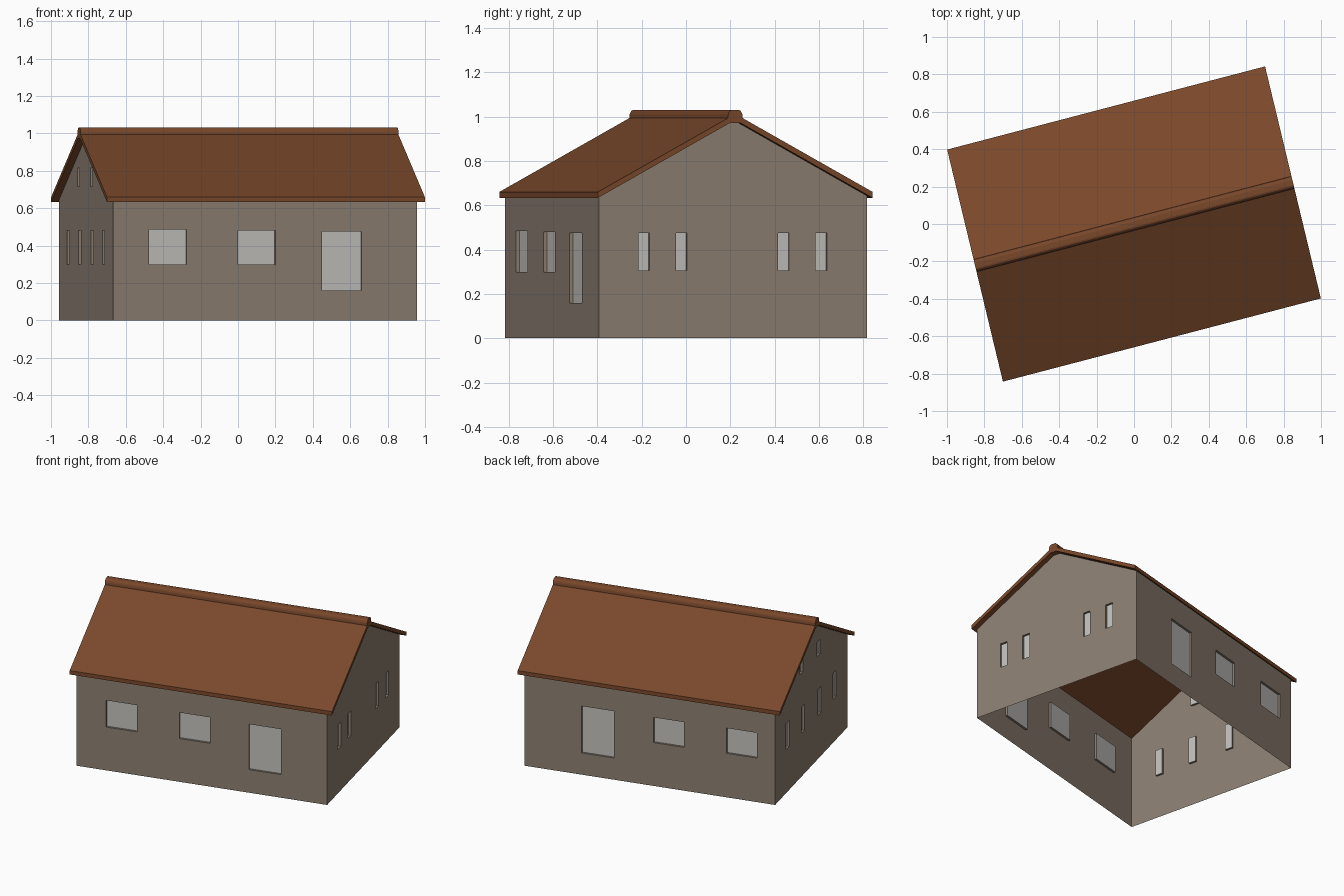
import bpy, bmesh, math
from mathutils import Vector, Matrix

if "Cube" in bpy.data.objects:
    bpy.data.objects.remove(bpy.data.objects["Cube"])

# House axes: u along the ridge, v across it (house is turned on the plot)
TURN = Matrix(((0.9674, -0.2337, 0, 0), (0.2531, 0.9723, 0, 0),
               (0, 0, 1, 0), (0, 0, 0, 1)))
HL, HW = 0.84, 0.622            # wall half length and half width
RL, RW = 0.8785, 0.638          # roof half length and half width
EAVE, SLOPE = 0.633, 0.552      # roof underside at the eaves, pitch
RECESS = 0.015


def material(name, rgb):
    m = bpy.data.materials.new(name)
    m.diffuse_color = (*rgb, 1)
    m.use_nodes = True
    m.node_tree.nodes["Principled BSDF"].inputs["Base Color"].default_value = m.diffuse_color
    return m


PLASTER = material("wall_plaster", (0.262, 0.212, 0.165))
GLASS = material("window_grey", (0.546, 0.527, 0.503))
TILE = material("roof_brown", (0.195, 0.065, 0.024))


def finish(bm, name, mat):
    bmesh.ops.transform(bm, matrix=TURN, verts=bm.verts)
    me = bpy.data.meshes.new(name)
    bm.to_mesh(me)
    bm.free()
    me.materials.append(mat)
    ob = bpy.data.objects.new(name, me)
    bpy.context.collection.objects.link(ob)
    return ob


def extruded(name, profile, half, mat):
    """Solid with a (v, z) profile running along the ridge."""
    bm = bmesh.new()
    a = [bm.verts.new((-half, v, z)) for v, z in profile]
    b = [bm.verts.new((half, v, z)) for v, z in profile]
    n = len(a)
    bm.faces.new(a)
    bm.faces.new(b[::-1])
    for i in range(n):
        j = (i + 1) % n
        bm.faces.new((a[i], b[i], b[j], a[j]))
    bmesh.ops.recalc_face_normals(bm, faces=bm.faces)
    return finish(bm, name, mat)


def wall(walls, panes, normal, dist, half, height, windows):
    """One wall as a grid of cells, with a shallow recess at each window."""
    n = Vector((*normal, 0))
    s = Vector((0, 0, 1)).cross(n)

    def quad(bm, pts):
        bm.faces.new([bm.verts.new(s * a + n * (dist - d) + Vector((0, 0, z)))
                      for a, z, d in pts])

    cols = sorted({-half, half} | {w[0] for w in windows} | {w[1] for w in windows})
    rows = sorted({0, height} | {w[2] for w in windows} | {w[3] for w in windows})
    for a0, a1 in zip(cols, cols[1:]):
        for z0, z1 in zip(rows, rows[1:]):
            ca, cz = (a0 + a1) / 2, (z0 + z1) / 2
            if not any(w[0] < ca < w[1] and w[2] < cz < w[3] for w in windows):
                quad(walls, [(a0, z0, 0), (a1, z0, 0), (a1, z1, 0), (a0, z1, 0)])
    for a0, a1, z0, z1 in windows:
        ring = [(a0, z0), (a1, z0), (a1, z1), (a0, z1)]
        quad(panes, [(a, z, RECESS) for a, z in ring])
        for p, q in zip(ring, ring[1:] + ring[:1]):      # reveals
            quad(walls, [(*p, 0), (*q, 0), (*q, RECESS), (*p, RECESS)])


def slits(centres, z0, z1):
    return [(c - 0.026, c + 0.026, z0, z1) for c in centres]


# Walls and windows
walls, panes = bmesh.new(), bmesh.new()
wall(walls, panes, (0, -1), HW, HL, 0.644,
     [(-0.641, -0.435, 0.30, 0.485), (-0.15, 0.056, 0.30, 0.48),
      (0.315, 0.532, 0.16, 0.475)])
wall(walls, panes, (0, 1), HW, HL, 0.644,
     [(-0.457, -0.238, 0.15, 0.475), (0.025, 0.228, 0.30, 0.475),
      (0.515, 0.72, 0.305, 0.48)])
wall(walls, panes, (1, 0), HL, HW, 1.0,
     slits((-0.414, -0.24, 0.234, 0.409), 0.305, 0.475))
wall(walls, panes, (-1, 0), HL, HW, 1.0,
     slits((-0.405, -0.145, 0.14, 0.40), 0.30, 0.48)
     + slits((-0.17, 0.125), 0.715, 0.815))
# Trim the gables to the roof pitch
for side in (-1, 1):
    bmesh.ops.bisect_plane(
        walls, geom=walls.verts[:] + walls.edges[:] + walls.faces[:],
        plane_co=(0, side * RW, EAVE + 0.004), plane_no=(0, side * SLOPE, 1),
        clear_outer=True)
bmesh.ops.remove_doubles(walls, verts=walls.verts, dist=0.0002)
finish(walls, "walls", PLASTER)
finish(panes, "windows", GLASS)

# Roof: two thin slopes as one folded slab
rise = SLOPE * RW
extruded("roof", [(-RW, EAVE), (0, EAVE + rise), (RW, EAVE),
                  (RW, EAVE + 0.027), (0, EAVE + rise + 0.027), (-RW, EAVE + 0.027)],
         RL, TILE)

# Rounded ridge cap
arc = [(0.014 + 0.02 * math.cos(t), 0.998 + 0.033 * math.sin(t))
       for t in [i * math.pi / 8 for i in range(5)]]
cap = [(0.034, 0.972)] + arc
ridge = extruded("ridge_cap", cap + [(-v, z) for v, z in cap[::-1]], RL, TILE)
